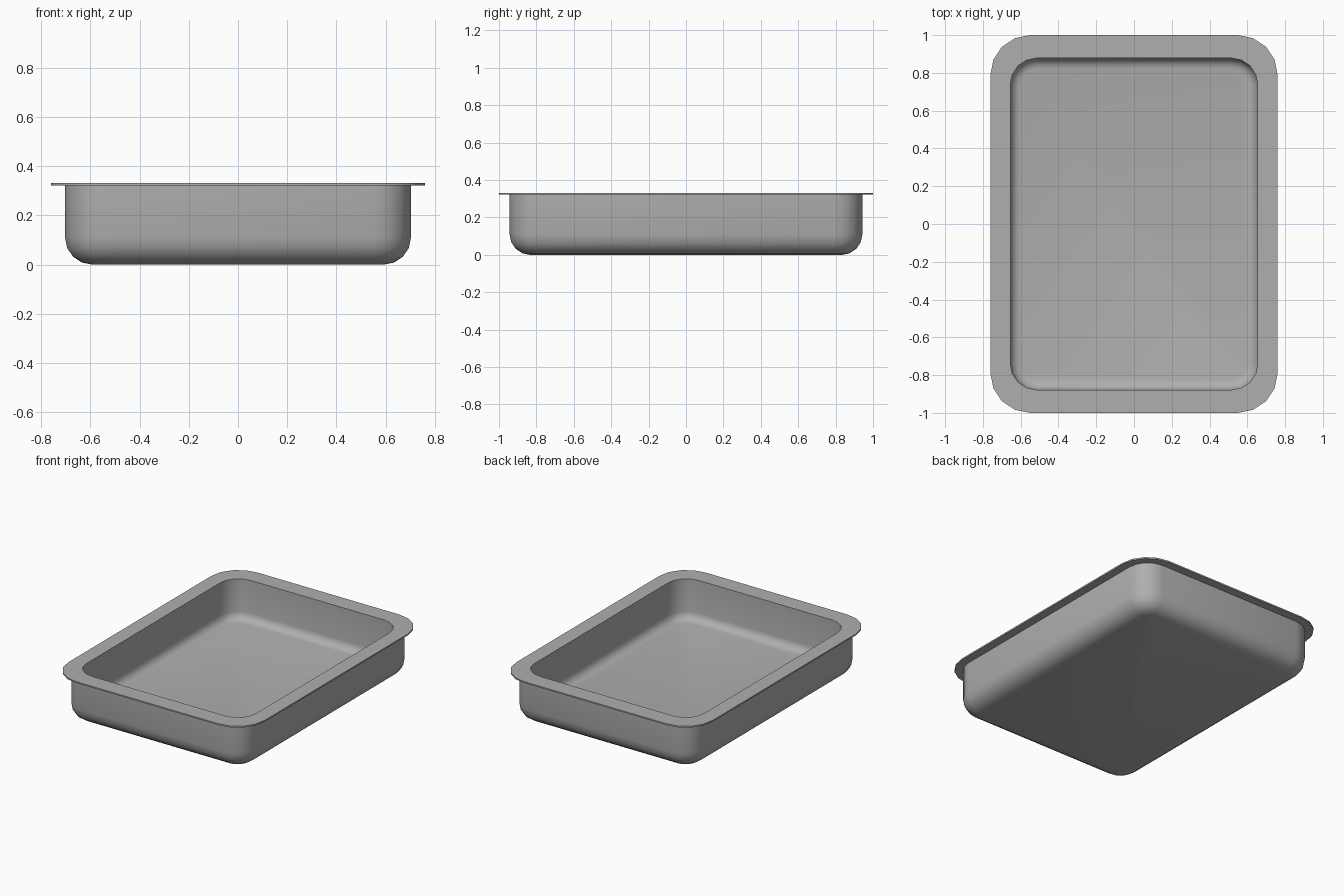
import bpy, bmesh, math

if "Cube" in bpy.data.objects:
    bpy.data.objects.remove(bpy.data.objects["Cube"])

SEG = 4  # segments per rounded corner and per floor fillet


def ring(bm, hx, hy, r, z):
    """Rounded rectangle loop of vertices at height z."""
    verts = []
    for q, (sx, sy) in enumerate([(1, 1), (-1, 1), (-1, -1), (1, -1)]):
        for i in range(SEG + 1):
            a = math.pi / 2 * (q + i / SEG)
            verts.append(bm.verts.new((sx * (hx - r) + r * math.cos(a),
                                       sy * (hy - r) + r * math.sin(a), z)))
    return verts


def fillet(hx, hy, r, f, z):
    """Ring sizes sweeping a quarter circle from the floor up to the wall."""
    rows = []
    for i in range(SEG + 1):
        a = math.pi / 2 * i / SEG
        d = f * (1 - math.sin(a))
        rows.append((hx - d, hy - d, r - d, z + f * (1 - math.cos(a))))
    return rows


# Section of the pan: outside floor to wall, flange, then inside wall to floor
TOP, UNDER = 0.332, 0.322
rows = fillet(0.703, 0.943, 0.15, 0.11, 0.0)
rows += [(0.703, 0.943, 0.15, UNDER),
         (0.76, 1.0, 0.21, UNDER), (0.76, 1.0, 0.21, TOP),
         (0.655, 0.878, 0.14, TOP)]
rows += fillet(0.655, 0.878, 0.14, 0.055, 0.05)[::-1]

# Skin the rings and cap both floors
bm = bmesh.new()
loops = [ring(bm, *row) for row in rows]
n = len(loops[0])
for a, b in zip(loops, loops[1:]):
    for i in range(n):
        j = (i + 1) % n
        bm.faces.new((a[i], a[j], b[j], b[i]))
bm.faces.new(loops[0][::-1])
bm.faces.new(loops[-1])
bmesh.ops.recalc_face_normals(bm, faces=bm.faces[:])

mesh = bpy.data.meshes.new("baking_pan")
bm.to_mesh(mesh)
bm.free()
pan = bpy.data.objects.new("baking_pan", mesh)
bpy.context.collection.objects.link(pan)
bpy.context.view_layer.objects.active = pan
pan.select_set(True)
bpy.ops.object.shade_smooth_by_angle(angle=math.radians(40))

# Dark grey metal
metal = bpy.data.materials.new("dark_metal")
metal.diffuse_color = (0.43, 0.43, 0.43, 1)
metal.use_nodes = True
metal.node_tree.nodes["Principled BSDF"].inputs["Base Color"].default_value = metal.diffuse_color
mesh.materials.append(metal)
